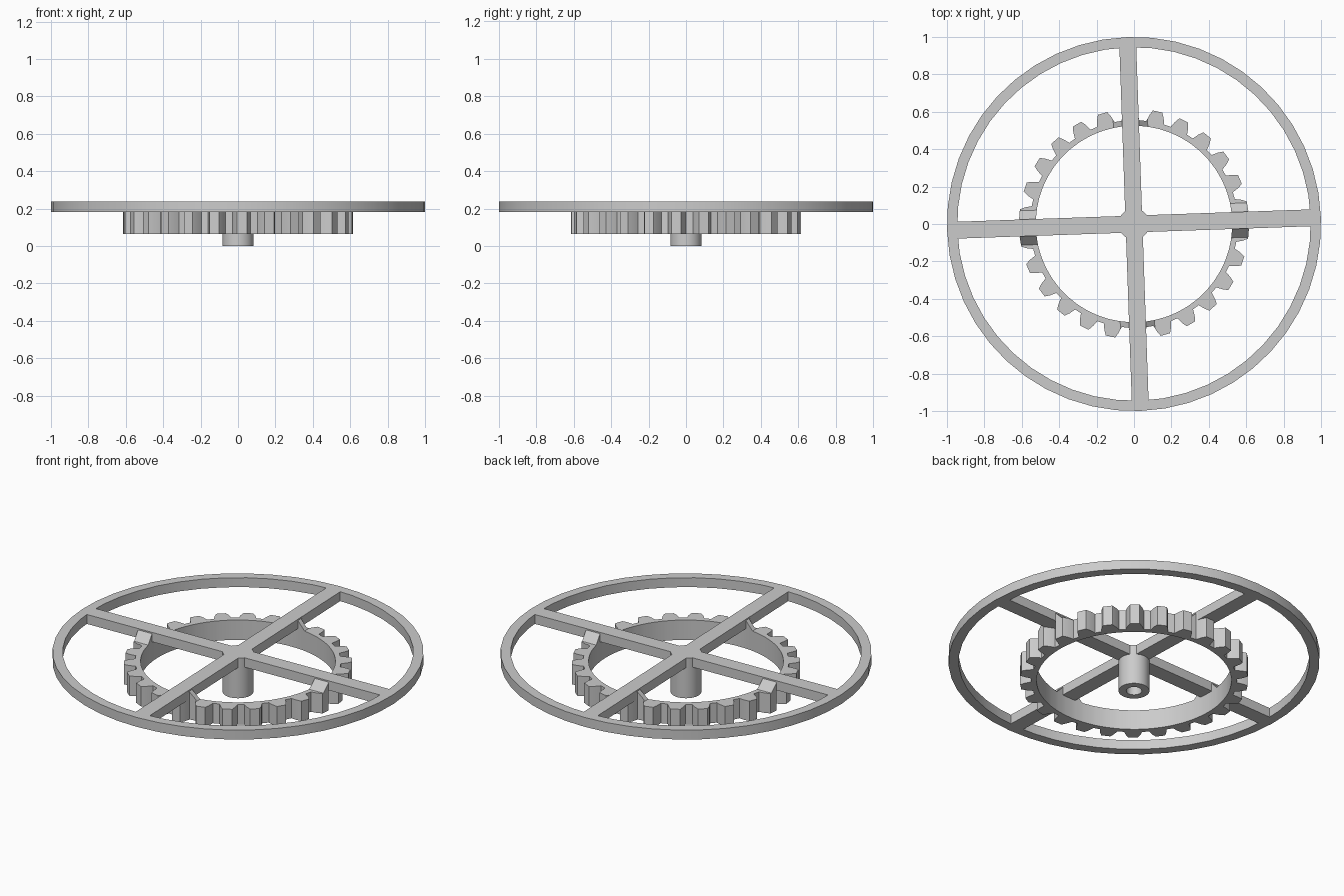
import bpy, bmesh
from math import radians, cos, sin, pi
from mathutils import Matrix

cube = bpy.data.objects.get("Cube")
if cube:
    bpy.data.objects.remove(cube)

TURN = radians(2)          # the whole wheel is turned slightly
TOP, DECK, GEAR_BASE = 0.238, 0.182, 0.064
TEETH = 26

grey = bpy.data.materials.new("plain_grey")
grey.use_nodes = True
grey.diffuse_color = (0.6, 0.6, 0.6, 1)
grey.node_tree.nodes["Principled BSDF"].inputs["Base Color"].default_value = (0.6, 0.6, 0.6, 1)


def finish(name, bm):
    bmesh.ops.recalc_face_normals(bm, faces=bm.faces)
    mesh = bpy.data.meshes.new(name)
    bm.to_mesh(mesh)
    bm.free()
    mesh.materials.append(grey)
    obj = bpy.data.objects.new(name, mesh)
    bpy.context.collection.objects.link(obj)
    return obj


def polar(pairs):
    return [(r * cos(a), r * sin(a)) for r, a in pairs]


def circle(r, n):
    return polar([(r, TURN + 2 * pi * i / n) for i in range(n)])


def tube(name, outer, inner, z0, z1):
    """Closed ring between two loops with equal point counts."""
    bm = bmesh.new()
    loops = [[bm.verts.new((x, y, z)) for x, y in pts]
             for pts, z in ((outer, z0), (outer, z1), (inner, z1), (inner, z0))]
    n = len(outer)
    for k in range(4):
        a, b = loops[k], loops[(k + 1) % 4]
        for i in range(n):
            j = (i + 1) % n
            bm.faces.new((a[i], a[j], b[j], b[i]))
    return finish(name, bm)


def prism(name, profile, length, angle):
    """Profile in (y, z) swept along x, centred, then turned about z."""
    bm = bmesh.new()
    ends = [[bm.verts.new((x, y, z)) for y, z in profile] for x in (-length / 2, length / 2)]
    n = len(profile)
    for i in range(n):
        j = (i + 1) % n
        bm.faces.new((ends[0][i], ends[0][j], ends[1][j], ends[1][i]))
    for end in ends:
        bm.faces.new(end)
    bm.transform(Matrix.Rotation(angle, 4, 'Z'))
    return finish(name, bm)


def boolean(obj, other, operation):
    mod = obj.modifiers.new("combine", 'BOOLEAN')
    mod.operation, mod.solver, mod.object = operation, 'EXACT', other
    bpy.context.view_layer.objects.active = obj
    bpy.ops.object.modifier_apply(modifier=mod.name)
    bpy.data.objects.remove(other)


# Toothed ring outline, with matching points on the inner wall
TOOTH = [(0.555, -5), (0.588, -3.8), (0.615, -2.4), (0.615, 2.4), (0.588, 3.8), (0.555, 5)]
teeth = [(r, TURN + pi / 2 + 2 * pi * t / TEETH + radians(a))
         for t in range(TEETH) for r, a in TOOTH]
outline = polar(teeth)
bore = polar([(0.525, a) for r, a in teeth])
parts = [tube("gear_ring", outline, bore, GEAR_BASE, DECK)]

# Outer rim, joined with the two crossing spokes and the hub cap
rim = tube("rim_and_spokes", circle(1.0, 48), circle(0.945, 48), DECK, TOP)
half = 0.045
bar = [(-half, DECK), (half, DECK), (half, TOP), (-half, TOP)]
for k in range(2):
    boolean(rim, prism("spoke", bar, 1.95, TURN + k * pi / 2), 'UNION')
bm = bmesh.new()
bmesh.ops.create_cone(bm, cap_ends=True, segments=48, radius1=0.083, radius2=0.083,
                      depth=TOP - DECK, matrix=Matrix.Translation((0, 0, (TOP + DECK) / 2)))
bm.transform(Matrix.Rotation(TURN, 4, 'Z'))
boolean(rim, finish("hub_cap", bm), 'UNION')
parts.append(rim)

# Hollow hub below the spokes
parts.append(tube("hub", circle(0.083, 48), circle(0.042, 48), 0, DECK))

# Sloped gussets that follow the gear outline beside each spoke
slope = [(-0.092, DECK), (0.092, DECK), (half, TOP - 0.008), (-half, TOP - 0.008)]
for k in range(2):
    gusset = tube("spoke_gussets_" + "ab"[k], outline, bore, DECK - 0.02, TOP + 0.02)
    boolean(gusset, prism("gusset_cutter", slope, 1.5, TURN + k * pi / 2), 'INTERSECT')
    parts.append(gusset)

# Smooth round walls, sharp edges elsewhere
for obj in parts:
    bpy.ops.object.select_all(action='DESELECT')
    obj.select_set(True)
    bpy.context.view_layer.objects.active = obj
    bpy.ops.object.shade_smooth_by_angle(angle=radians(20))
